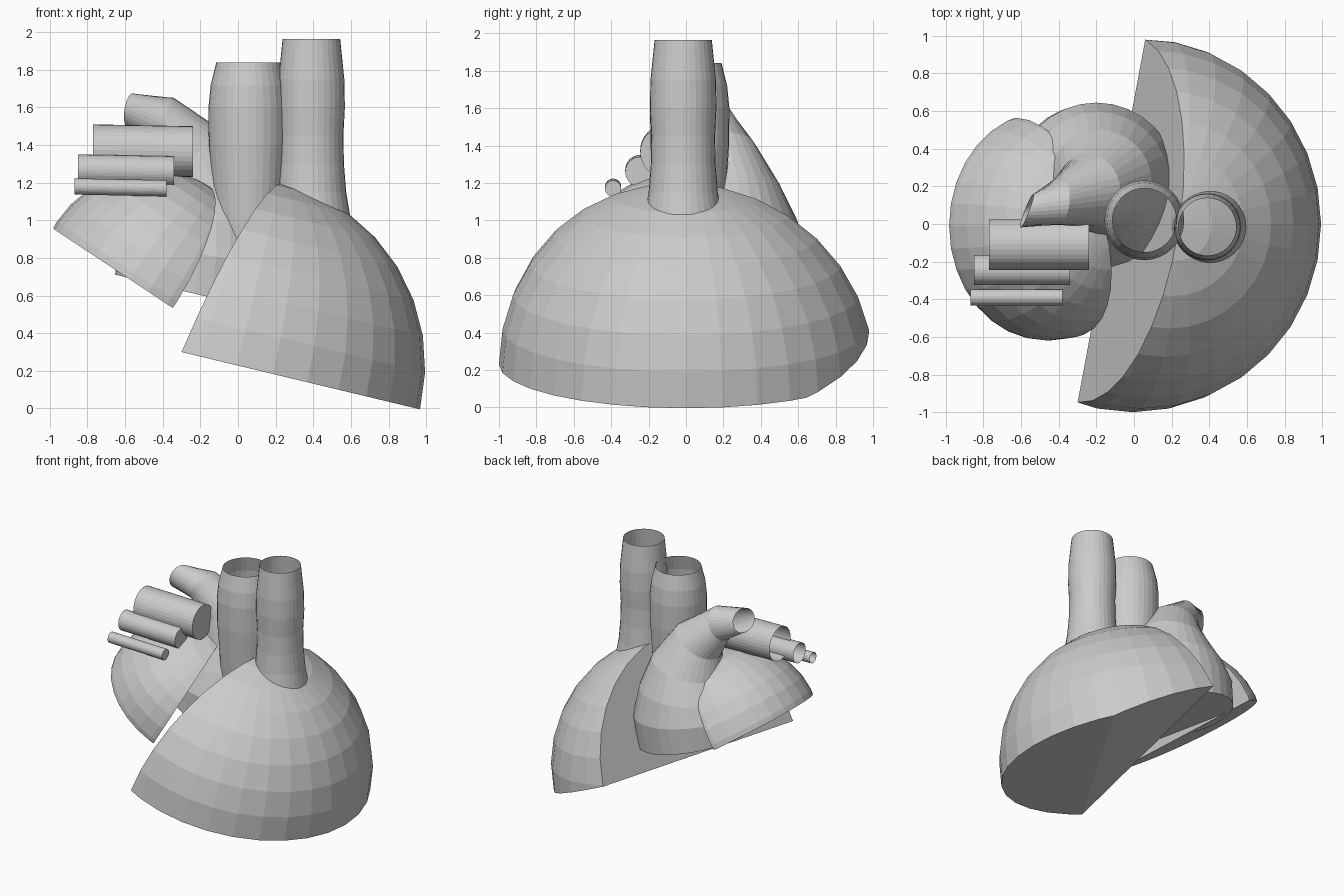
import bpy, bmesh, math
from mathutils import Vector

if "Cube" in bpy.data.objects:
    bpy.data.objects.remove(bpy.data.objects["Cube"], do_unlink=True)

GREY = (0.6, 0.6, 0.6, 1)
grey = bpy.data.materials.new("plain grey")
grey.use_nodes = True
grey.diffuse_color = GREY
grey.node_tree.nodes["Principled BSDF"].inputs["Base Color"].default_value = GREY


def finish(bm, name):
    mesh = bpy.data.meshes.new(name)
    bm.to_mesh(mesh)
    bm.free()
    mesh.materials.append(grey)
    obj = bpy.data.objects.new(name, mesh)
    bpy.context.collection.objects.link(obj)
    return obj


def cut_dome(name, centre, radius, axis, cuts):
    """Faceted sphere, trimmed flat by planes given as (point, outward normal)."""
    bm = bmesh.new()
    bmesh.ops.create_uvsphere(bm, u_segments=32, v_segments=16, radius=radius)
    turn = Vector((0, 0, 1)).rotation_difference(Vector(axis))
    for v in bm.verts:
        v.co = turn @ v.co + Vector(centre)
    for point, normal in cuts:
        geom = bm.verts[:] + bm.edges[:] + bm.faces[:]
        cut = bmesh.ops.bisect_plane(bm, geom=geom, plane_co=point,
                                     plane_no=normal, clear_outer=True)
        edges = [e for e in cut["geom_cut"] if isinstance(e, bmesh.types.BMEdge)]
        bmesh.ops.contextual_create(bm, geom=edges)
    bmesh.ops.recalc_face_normals(bm, faces=bm.faces)
    return finish(bm, name)


def loft(name, rings, cap_start=False, cap_end=False, sides=32):
    """Tube through rings of (centre, axis, radius)."""
    bm = bmesh.new()
    loops = []
    for centre, axis, radius in rings:
        turn = Vector((0, 0, 1)).rotation_difference(Vector(axis))
        loop = []
        for i in range(sides):
            a = math.tau * i / sides
            p = Vector((math.cos(a), math.sin(a), 0)) * radius
            loop.append(bm.verts.new(turn @ p + Vector(centre)))
        loops.append(loop)
    for low, high in zip(loops, loops[1:]):
        for i in range(sides):
            j = (i + 1) % sides
            bm.faces.new((low[i], low[j], high[j], high[i]))
    if cap_start:
        bm.faces.new(loops[0][::-1])
    if cap_end:
        bm.faces.new(loops[-1])
    return finish(bm, name)


# Large lower chamber: tilted hemisphere, slanted side cut, underside rising to the back
FRONT_CORNER = (-0.3, -0.95, 0.3)
cut_dome("large_chamber", (-0.005, 0, 0.23), 1.0, (0.233, 0, 0.97),
         [((0, 0, 0.228), (-0.233, 0, -0.97)),
          (FRONT_CORNER, (-0.86, 0.14, 0.37)),
          (FRONT_CORNER, (-0.375, 0.115, -0.822))])

# Small side chamber
cut_dome("small_chamber", (-0.455, -0.01, 0.655), 0.61, (0.55, 0, 0.83),
         [((-0.37, -0.5, 0.55), (-0.55, 0, -0.83)),
          ((-0.37, -0.5, 0.55), (0.47, 0.17, -0.29))])

# Rear chamber narrowing into a bent outlet
loft("rear_chamber", [
    ((-0.23, 0.2, 0.61), (0.24, 0, 1), 0.435),
    ((-0.2, 0.205, 0.82), (0.15, 0, 1), 0.44),
    ((-0.19, 0.22, 1.0), (0, 0, 1), 0.375),
    ((-0.18, 0.22, 1.18), (-0.2, -0.05, 1), 0.28),
    ((-0.24, 0.18, 1.37), (-0.5, -0.1, 0.85), 0.195),
    ((-0.4, 0.125, 1.535), (-0.8, 0.05, 0.4), 0.13),
    ((-0.57, 0.07, 1.58), (-0.93, 0.36, 0.12), 0.095),
], cap_start=True)

# Two upright open vessels, gently bulging
UP = (0, 0, 1)
for name, x, y, profile in [
    ("inner_vessel", 0.055, 0.02, [(0.86, 0.17), (1.05, 0.187), (1.2, 0.197), (1.4, 0.21),
                                   (1.6, 0.212), (1.72, 0.2), (1.84, 0.17)]),
    ("outer_vessel", 0.39, -0.015, [(1.03, 0.205), (1.15, 0.185), (1.3, 0.173), (1.45, 0.17),
                                    (1.6, 0.178), (1.75, 0.175), (1.965, 0.153)]),
]:
    loft(name, [((x, y, z), UP, r) for z, r in profile])

# Row of three level side tubes, open at the outer end
for name, x0, x1, y, z, r in [
    ("large_side_tube", -0.77, -0.24, -0.11, 1.37, 0.135),
    ("middle_side_tube", -0.85, -0.34, -0.245, 1.265, 0.08),
    ("thin_side_tube", -0.87, -0.38, -0.39, 1.175, 0.043),
]:
    loft(name, [((x0, y, z + 0.005), (1, 0, 0), r),
                ((x1, y, z - 0.005), (1, 0, 0), r)], cap_end=True)
